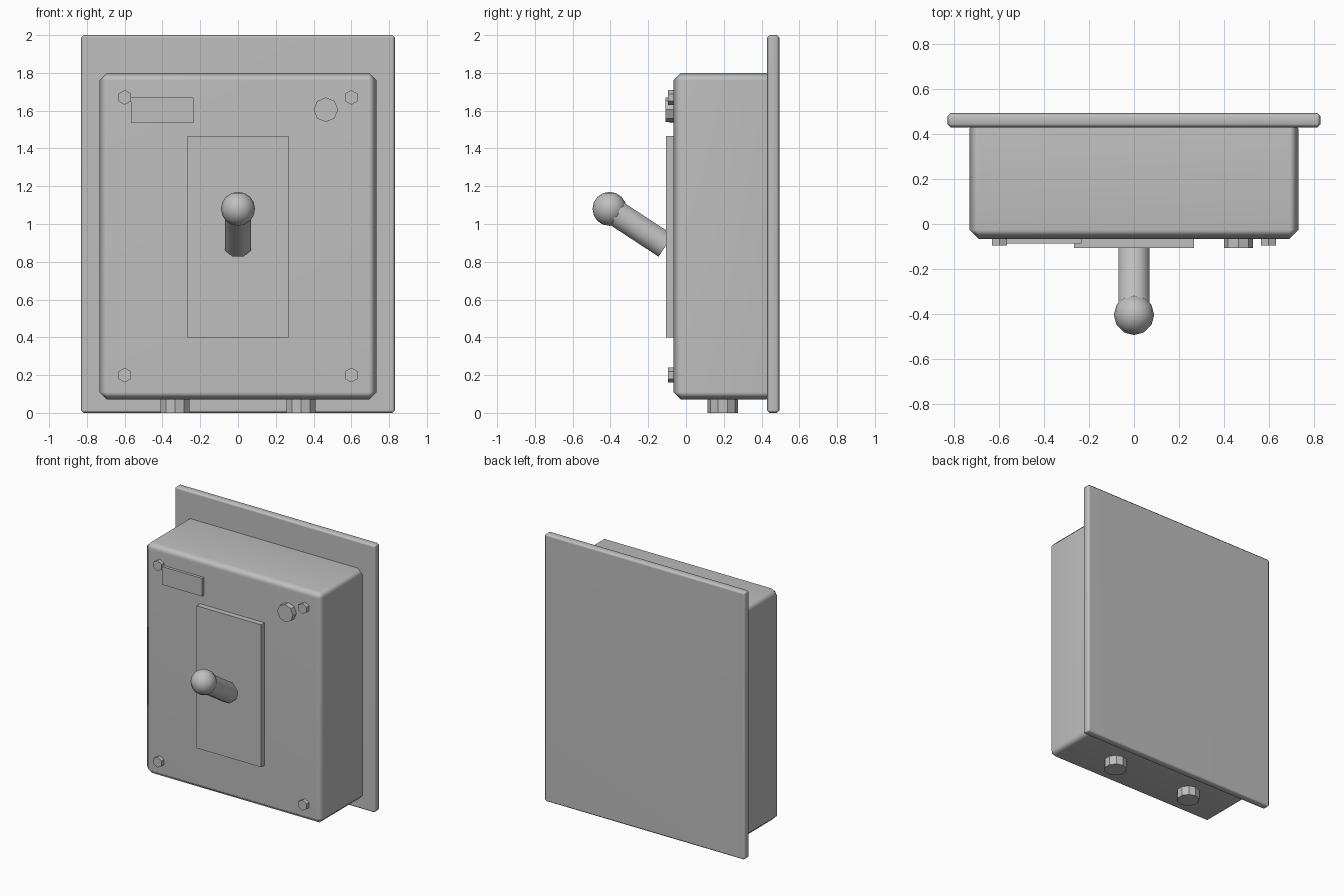
import bpy, bmesh, math
from mathutils import Vector, Matrix

if "Cube" in bpy.data.objects:
    bpy.data.objects.remove(bpy.data.objects["Cube"])

grey = bpy.data.materials.new("light_grey")
grey.diffuse_color = (0.52, 0.52, 0.52, 1)
grey.use_nodes = True
grey.node_tree.nodes["Principled BSDF"].inputs["Base Color"].default_value = grey.diffuse_color


def add_object(name, bm):
    mesh = bpy.data.meshes.new(name)
    bm.to_mesh(mesh)
    bm.free()
    mesh.materials.append(grey)
    obj = bpy.data.objects.new(name, mesh)
    bpy.context.collection.objects.link(obj)
    return obj


def smooth(obj, degrees):
    bpy.ops.object.select_all(action='DESELECT')
    obj.select_set(True)
    bpy.context.view_layer.objects.active = obj
    bpy.ops.object.shade_smooth_by_angle(angle=math.radians(degrees))


def box(name, x, y, z, bevel=0):
    """Box spanning the given (min, max) ranges, with an optional chamfer."""
    bm = bmesh.new()
    bmesh.ops.create_cube(bm, size=1)
    for v in bm.verts:
        v.co = [(lo + hi) / 2 + c * (hi - lo) for c, (lo, hi) in zip(v.co, (x, y, z))]
    if bevel:
        bmesh.ops.bevel(bm, geom=bm.edges[:], offset=bevel, segments=1, affect='EDGES')
    obj = add_object(name, bm)
    if bevel:
        smooth(obj, 60)
        mod = obj.modifiers.new("flat_faces", 'WEIGHTED_NORMAL')
        mod.keep_sharp = True
    return obj


def rod(name, start, end, radius, sides, turn=0):
    """Capped prism between two points."""
    start, end = Vector(start), Vector(end)
    axis = end - start
    # tilt from vertical about x, as every rod lies in a y-z plane
    tilt = math.atan2(-axis.y, axis.z)
    bm = bmesh.new()
    bmesh.ops.create_cone(
        bm, cap_ends=True, segments=sides, radius1=radius, radius2=radius, depth=axis.length,
        matrix=Matrix.Translation((start + end) / 2) @ Matrix.Rotation(tilt, 4, 'X')
        @ Matrix.Rotation(turn, 4, 'Z'))
    return add_object(name, bm)


# Wall plate and enclosure
box("wall_plate", (-0.83, 0.83), (0.43, 0.495), (0, 2), 0.014)
box("enclosure", (-0.733, 0.733), (-0.066, 0.465), (0.07, 1.80), 0.04)

# Switch plate and name plate on the front
box("switch_plate", (-0.267, 0.267), (-0.107, -0.05), (0.4, 1.465))
box("label_plate", (-0.567, -0.235), (-0.087, -0.05), (1.535, 1.67))

# Corner bolts
for side in (-1, 1):
    for z in (0.2, 1.67):
        rod("corner_bolt", (0.6 * side, -0.05, z), (0.6 * side, -0.095, z), 0.039, 6)

# Indicator lamp
rod("indicator_lamp", (0.465, -0.05, 1.605), (0.465, -0.108, 1.605), 0.065, 8)

# Lever with round knob
lever = rod("lever", (0, -0.107, 0.885), (0, -0.405, 1.08), 0.075, 8, math.pi / 8)
smooth(lever, 50)
bm = bmesh.new()
bmesh.ops.create_uvsphere(bm, u_segments=12, v_segments=8, radius=0.09,
                          matrix=Matrix.Translation((0, -0.405, 1.08)))
smooth(add_object("lever_knob", bm), 60)

# Cable glands below
for side in (-1, 1):
    rod("cable_gland", (0.333 * side, 0.195, 0), (0.333 * side, 0.195, 0.12), 0.08, 10)
